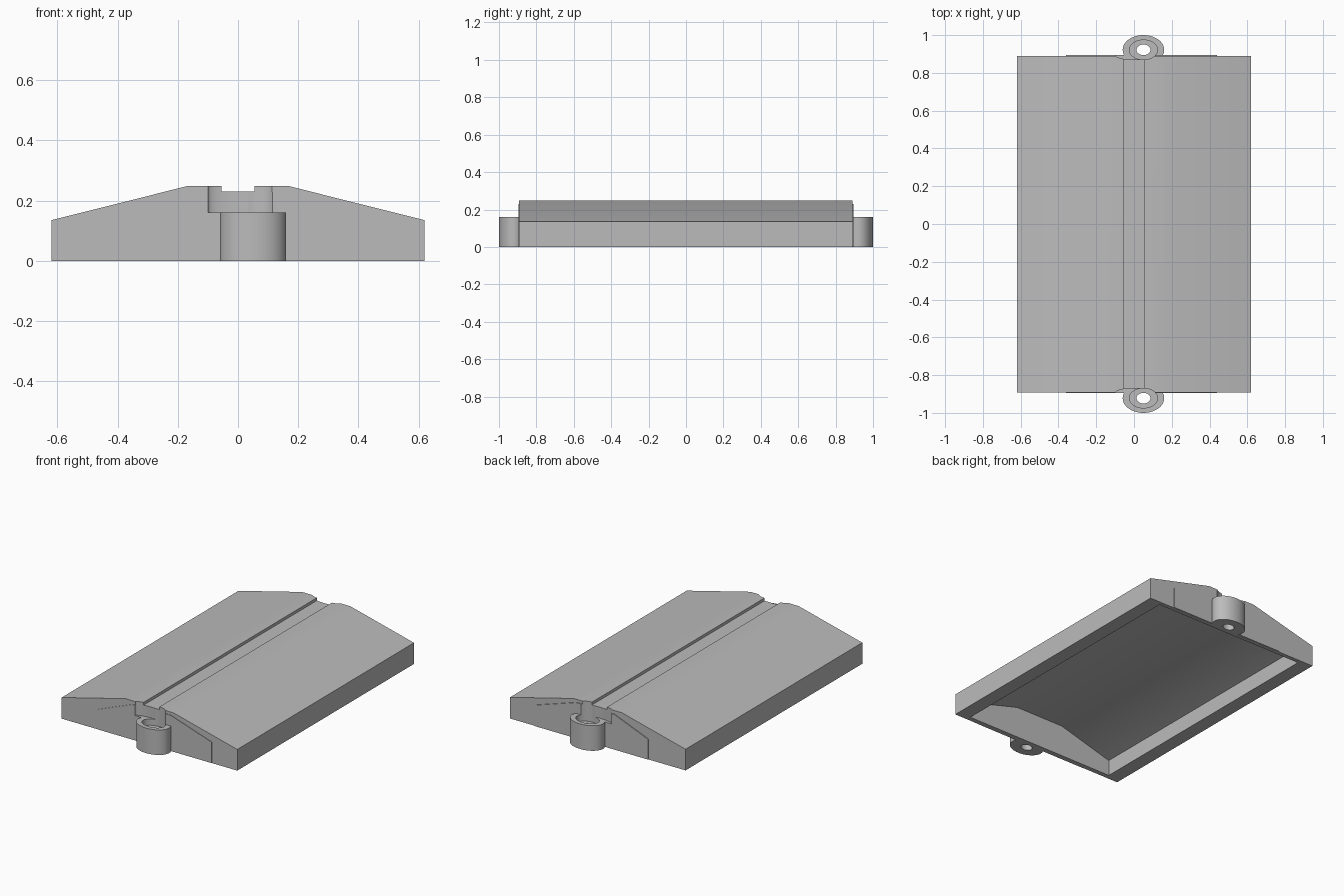
import bpy, bmesh, math

if "Cube" in bpy.data.objects:
    bpy.data.objects.remove(bpy.data.objects["Cube"], do_unlink=True)

grey = bpy.data.materials.new("plain grey")
grey.use_nodes = True
grey.diffuse_color = (0.5, 0.5, 0.5, 1)
grey.node_tree.nodes["Principled BSDF"].inputs["Base Color"].default_value = (0.5, 0.5, 0.5, 1)


def extrude(name, base, offset):
    """Solid made by sweeping a closed outline along an offset."""
    bm = bmesh.new()
    face = bm.faces.new([bm.verts.new(p) for p in base])
    swept = bmesh.ops.extrude_face_region(bm, geom=[face])["geom"]
    bmesh.ops.translate(bm, vec=offset, verts=[v for v in swept if isinstance(v, bmesh.types.BMVert)])
    bmesh.ops.recalc_face_normals(bm, faces=bm.faces)
    mesh = bpy.data.meshes.new(name)
    bm.to_mesh(mesh)
    bm.free()
    mesh.materials.append(grey)
    obj = bpy.data.objects.new(name, mesh)
    bpy.context.collection.objects.link(obj)
    return obj


def section(name, profile, y0, y1):
    return extrude(name, [(x, y0, z) for x, z in profile], (0, y1 - y0, 0))


def column(name, centre, rx, ry, z0, z1, sides=48):
    ring = [(centre[0] + rx * math.cos(a), centre[1] + ry * math.sin(a), z0)
            for a in (math.tau * i / sides for i in range(sides))]
    return extrude(name, ring, (0, 0, z1 - z0))


def combine(target, tool, operation="DIFFERENCE"):
    mod = target.modifiers.new("combine", "BOOLEAN")
    mod.operation, mod.solver, mod.object = operation, "EXACT", tool
    graph = bpy.context.evaluated_depsgraph_get()
    mesh = bpy.data.meshes.new_from_object(target.evaluated_get(graph))
    target.modifiers.clear()
    target.data = mesh
    bpy.data.objects.remove(tool, do_unlink=True)


# Sloped cover with a shallow groove along its ridge
cover = section("cover", [
    (-0.62, 0), (-0.62, 0.135), (-0.17, 0.248), (-0.055, 0.248), (-0.055, 0.23),
    (0.055, 0.23), (0.055, 0.248), (0.17, 0.248), (0.62, 0.135), (0.62, 0)], -0.893, 0.89)

# Thin raised panels on both ends
panel = [(-0.36, 0.001), (-0.36, 0.13), (-0.12, 0.225), (-0.06, 0.229),
         (0.15, 0.229), (0.44, 0.135), (0.44, 0.001)]
combine(cover, section("front_panel", panel, -0.896, -0.88), "UNION")
combine(cover, section("back_panel", panel, 0.88, 0.895), "UNION")

# Oval screw lugs, with clearance, counterbore and through hole
for side in (-1, 1):
    centre = (0.05, side * 0.922)
    combine(cover, column("lug", centre, 0.11, 0.078, 0, 0.16), "UNION")
    combine(cover, column("clearance", (0, side * 0.895), 0.1, 0.025, 0.16, 0.4))
    combine(cover, column("counterbore", centre, 0.075, 0.052, 0.12, 0.4))
    combine(cover, column("screw_hole", centre, 0.037, 0.028, -0.1, 0.4))

# Hollow underside following the roof
combine(cover, section("hollow", [
    (-0.53, -0.1), (-0.53, 0.1), (-0.17, 0.2), (0.17, 0.2), (0.53, 0.1), (0.53, -0.1)],
    -0.862, 0.864))

bpy.ops.object.select_all(action="DESELECT")
cover.select_set(True)
bpy.context.view_layer.objects.active = cover
bpy.ops.object.shade_smooth_by_angle(angle=math.radians(30))
